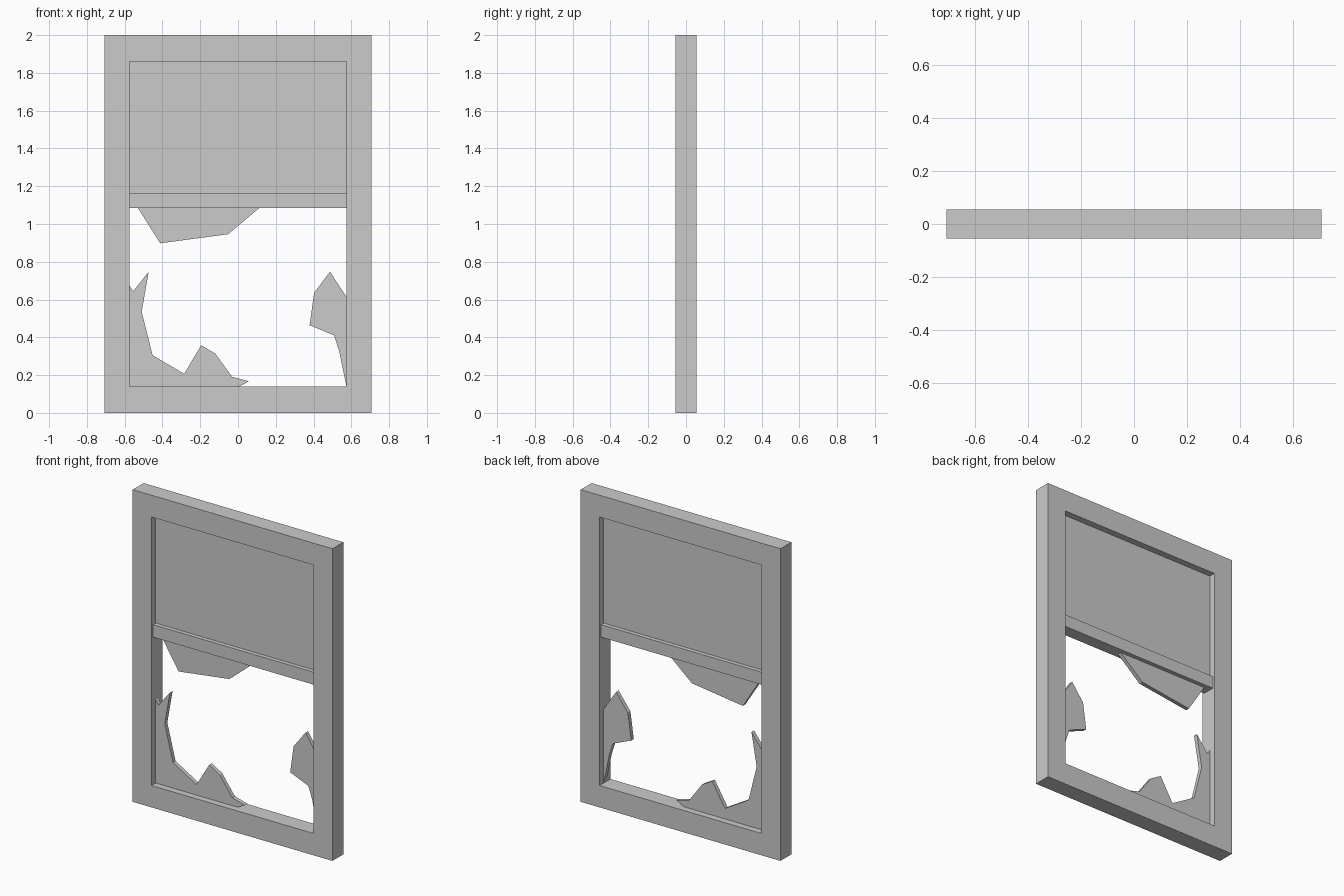
import bpy, bmesh

if "Cube" in bpy.data.objects:
    bpy.data.objects.remove(bpy.data.objects["Cube"])

W, H, D = 0.708, 2.0, 0.055      # frame half width, height, half depth
IX, Z0, Z1 = 0.574, 0.14, 1.86   # opening
GLASS = 0.013                    # glass half thickness


def plate(name, polys, half):
    """Extrude flat x-z outlines to a solid centred on y = 0."""
    bm = bmesh.new()
    verts = {}

    def vert(p):
        if p not in verts:
            verts[p] = bm.verts.new((p[0], -half, p[1]))
        return verts[p]

    faces = [bm.faces.new([vert(p) for p in poly]) for poly in polys]
    # keep the front outline and extrude a copy to the back
    res = bmesh.ops.extrude_face_region(bm, geom=faces, use_keep_orig=True)
    moved = [g for g in res["geom"] if isinstance(g, bmesh.types.BMVert)]
    bmesh.ops.translate(bm, verts=moved, vec=(0, 2 * half, 0))
    bmesh.ops.recalc_face_normals(bm, faces=bm.faces)
    me = bpy.data.meshes.new(name)
    bm.to_mesh(me)
    bm.free()
    ob = bpy.data.objects.new(name, me)
    bpy.context.collection.objects.link(ob)
    return ob


def rect(x, z0, z1):
    return [(-x, z0), (x, z0), (x, z1), (-x, z1)]


# Outer frame: a ring of four mitred quads
o, i = rect(W, 0, H), rect(IX, Z0, Z1)
plate("window_frame",
      [[o[k], o[(k + 1) % 4], i[(k + 1) % 4], i[k]] for k in range(4)], D)

# Middle rail and intact upper pane
plate("middle_rail", [rect(IX, 1.085, 1.165)], 0.04)
plate("upper_pane", [rect(IX, 1.165, Z1)], GLASS)

# Broken glass left in the lower half
plate("top_shard", [[(-0.53, 1.085), (-0.412, 0.898), (-0.052, 0.946),
                     (0.113, 1.085)]], GLASS)
plate("left_shard", [[(-IX, Z0), (-IX, 0.673), (-0.555, 0.644), (-0.473, 0.747),
                      (-0.51, 0.535), (-0.452, 0.305), (-0.285, 0.207),
                      (-0.195, 0.358), (-0.121, 0.315), (-0.031, 0.191),
                      (0.058, 0.167), (0.006, Z0)]], GLASS)
plate("right_shard", [[(IX, Z0), (IX, 0.615), (0.487, 0.747), (0.403, 0.636),
                       (0.379, 0.464), (0.508, 0.411), (0.535, 0.329)]], GLASS)
